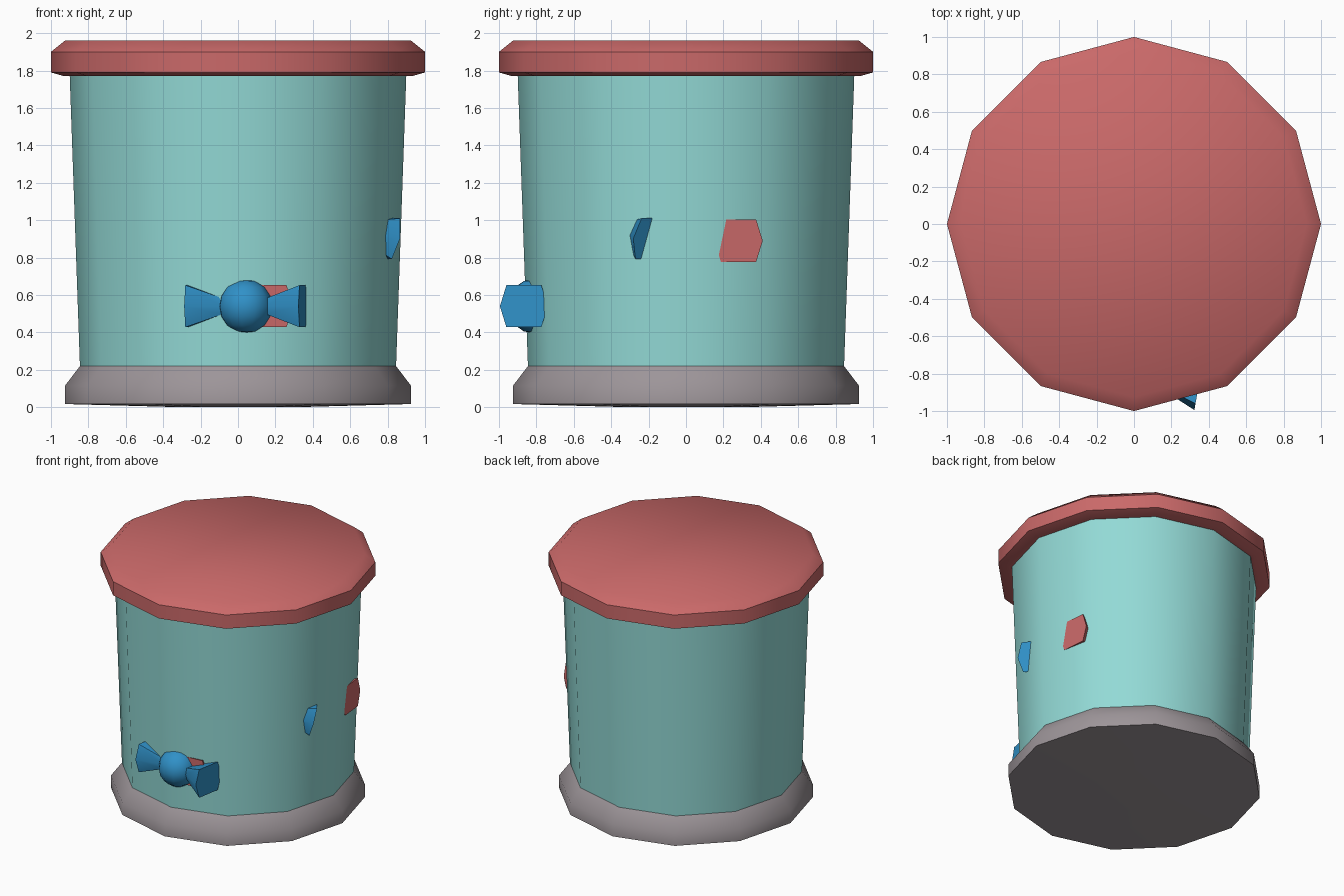
import bpy, bmesh, math
from mathutils import Vector, Matrix

if "Cube" in bpy.data.objects:
    bpy.data.objects.remove(bpy.data.objects["Cube"])


def lin(c):
    c /= 255
    return c / 12.92 if c <= 0.04045 else ((c + 0.055) / 1.055) ** 2.4


def material(name, rgb):
    m = bpy.data.materials.new(name)
    m.diffuse_color = (*[lin(c) for c in rgb], 1)
    m.use_nodes = True
    m.node_tree.nodes["Principled BSDF"].inputs["Base Color"].default_value = m.diffuse_color
    return m


TEAL = material("teal glass", (147, 218, 214))
RED = material("lid red", (202, 105, 105))
GREY = material("warm grey", (157, 149, 153))
BLUE = material("candy blue", (48, 145, 200))


def finish(name, bm, mat, angle=40):
    bmesh.ops.recalc_face_normals(bm, faces=bm.faces)
    me = bpy.data.meshes.new(name)
    bm.to_mesh(me)
    bm.free()
    me.materials.append(mat)
    ob = bpy.data.objects.new(name, me)
    bpy.context.collection.objects.link(ob)
    bpy.ops.object.select_all(action='DESELECT')
    ob.select_set(True)
    bpy.context.view_layer.objects.active = ob
    bpy.ops.object.shade_smooth_by_angle(angle=math.radians(angle))
    return ob


def skin(bm, rings):
    """Bridge a list of vertex rings and cap both ends."""
    for a, b in zip(rings, rings[1:]):
        n = len(a)
        for i in range(n):
            bm.faces.new((a[i], a[(i + 1) % n], b[(i + 1) % n], b[i]))
    bm.faces.new(rings[0])
    bm.faces.new(rings[-1])


def turned(name, profile, mat, sides=12):
    """Twelve-sided turned part from (radius, height) pairs."""
    bm = bmesh.new()
    rings = [[bm.verts.new((r * math.cos(2 * math.pi * i / sides),
                            r * math.sin(2 * math.pi * i / sides), z))
              for i in range(sides)] for r, z in profile]
    skin(bm, rings)
    return finish(name, bm, mat)


# Wrapper cross-section: six-sided, unit size (side, up)
HEX = [(1, 0), (.73, .865), (-.73, .865), (-1, 0), (-.73, -.865), (.73, -.865)]


def candy(name, centre, direction, mat):
    """Round sweet with a flared wrapper end on each side."""
    d = Vector(direction).normalized()
    side = d.cross(Vector((0, 0, 1))).normalized()
    up = side.cross(d)
    bm = bmesh.new()
    bmesh.ops.create_uvsphere(bm, u_segments=12, v_segments=8, radius=.145)
    for s in (-1, 1):
        skin(bm, [[bm.verts.new((s * x, r * a, r * b)) for a, b in HEX]
                  for x, r in ((.12, .05), (.31, .13))])
    rot = Matrix((d, side, up)).transposed().to_4x4()
    bm.transform(Matrix.Translation(centre) @ rot)
    return finish(name, bm, mat, 35)


# Jar
turned("jar_base", [(.3, 0), (.925, .017), (.925, .115), (.845, .22)], GREY)
turned("jar_body", [(.845, .215), (.90, 1.78)], TEAL)
turned("jar_lid", [(.90, 1.77), (.93, 1.77), (1, 1.79), (1, 1.90), (.925, 1.96)], RED)

# Sweets that show through the jar wall
t = math.radians(10)
candy("candy_front", (.04, -.813, .54), (math.cos(t), -math.sin(t), 0), BLUE)
candy("candy_front_inner", (.14, -.52, .54), (.08, -1, 0), RED)
candy("candy_right", (.547, -.357, .977), (.78, .58, -.245), BLUE)

# Sweets resting inside against the wall
candy("candy_inside_right", (.50, .25, .89), (1, .1, 0), RED)
candy("candy_inside_back", (.18, .46, .54), (.3, 1, 0), BLUE)
candy("candy_inside_left", (-.35, .0, .54), (.3, 1, 0), RED)
